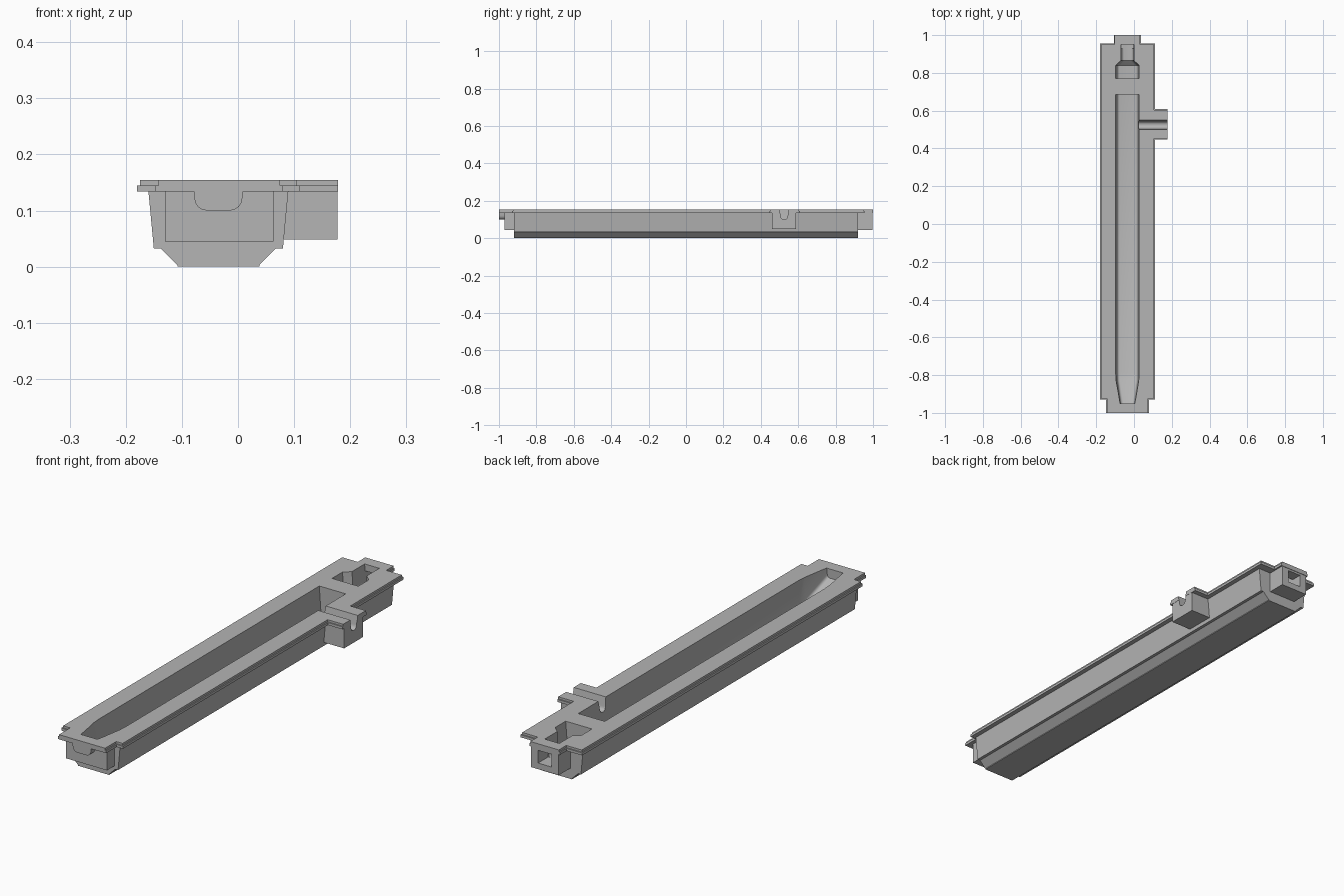
import bpy
import bmesh
import math
from mathutils import Vector

cube = bpy.data.objects.get("Cube")
if cube:
    bpy.data.objects.remove(cube, do_unlink=True)

CX = -0.035  # centre line of the channel

grey = bpy.data.materials.new("plain_grey")
grey.use_nodes = True
grey.diffuse_color = (0.46, 0.46, 0.46, 1)
grey.node_tree.nodes["Principled BSDF"].inputs["Base Color"].default_value = (0.46, 0.46, 0.46, 1)


def loft(name, rings):
    """Closed solid through rings of points with equal counts."""
    bm = bmesh.new()
    loops = [[bm.verts.new(p) for p in ring] for ring in rings]
    count = len(loops[0])
    for a, b in zip(loops, loops[1:]):
        for i in range(count):
            j = (i + 1) % count
            bm.faces.new((a[i], a[j], b[j], b[i]))
    bm.faces.new(loops[0])
    bm.faces.new(loops[-1])
    bmesh.ops.recalc_face_normals(bm, faces=bm.faces)
    mesh = bpy.data.meshes.new(name)
    bm.to_mesh(mesh)
    bm.free()
    mesh.materials.append(grey)
    ob = bpy.data.objects.new(name, mesh)
    bpy.context.collection.objects.link(ob)
    return ob


def box(name, x0, x1, y0, y1, z0, z1):
    base = [(x0, y0), (x1, y0), (x1, y1), (x0, y1)]
    return loft(name, [[(x, y, z) for x, y in base] for z in (z0, z1)])


def u_profile(half, floor, top, taper, radius):
    """U section as (sideways, z) points with a rounded bottom."""
    low = half * taper
    right = [(half, top)]
    for k in range(5):
        a = math.radians(90 * k / 4)
        right.append((low - radius + radius * math.cos(a), floor + radius - radius * math.sin(a)))
    return right + [(-s, z) for s, z in reversed(right)]


def channel(name, sections, top, taper=0.85, radius=0.014):
    return loft(name, [[(CX + s, y, z) for s, z in u_profile(half, floor, top, taper, radius)]
                       for y, half, floor in sections])


def flange(name, z0, z1, inset):
    """Rim plate with a tab at each end and one over the side outlet."""
    d = inset
    outline = [(-0.147 + d, -1), (0.08 - d, -1), (0.08 - d, -0.93 + d), (0.11 - d, -0.93 + d),
               (0.11 - d, 0.447 + d), (0.178, 0.447 + d), (0.178, 0.609 - d), (0.11 - d, 0.609 - d),
               (0.11 - d, 0.955 - d), (0.037 - d, 0.955 - d), (0.037 - d, 1), (-0.107 + d, 1),
               (-0.107 + d, 0.955 - d), (-0.18 + d, 0.955 - d), (-0.18 + d, -0.93 + d),
               (-0.147 + d, -0.93 + d)]
    return loft(name, [[(x, y, z) for x, y in outline] for z in (z0, z1)])


def combine(target, other, operation):
    mod = target.modifiers.new("combine", "BOOLEAN")
    mod.operation = operation
    mod.solver = "EXACT"
    mod.object = other
    deps = bpy.context.evaluated_depsgraph_get()
    deps.update()
    mesh = bpy.data.meshes.new_from_object(target.evaluated_get(deps))
    target.modifiers.clear()
    target.data = mesh
    bpy.data.objects.remove(other, do_unlink=True)


# Long body with a stepped, chamfered keel
half_section = [(0.125, 0.138), (0.115, 0.032), (0.102, 0.032), (0.073, 0.003), (0.073, 0)]
section = half_section + [(-s, z) for s, z in reversed(half_section)]
trough = loft("drain_channel", [[(CX + s, y, z) for s, z in section] for y in (-0.92, 0.92)])

# End blocks, side outlet, front lip and rim layers
solids = [
    box("front_block", -0.13, 0.063, -0.97, -0.9, 0.045, 0.138),
    box("back_block", -0.1, 0.03, 0.9, 0.998, 0.045, 0.138),
    box("side_outlet", 0.05, 0.177, 0.46, 0.587, 0.048, 0.138),
    channel("front_lip", [(-0.999, 0.044, 0.1), (-0.94, 0.044, 0.1)], 0.138, 0.97, 0.022),
    flange("lower_rim", 0.134, 0.145, 0),
    flange("upper_rim", 0.14, 0.154, 0.005),
]
for part in solids:
    combine(trough, part, "UNION")

# Hollow channel with a ramp, back pocket, back port and side spout
groove = u_profile(0.036, 0.086, 0.2, 0.5, 0.016)
cutters = [
    channel("main_hollow", [(-0.95, 0.042, 0.115), (-0.83, 0.062, 0.05),
                            (-0.79, 0.064, 0.03), (0.685, 0.064, 0.03)], 0.18),
    channel("back_pocket", [(0.77, 0.064, 0.05), (0.84, 0.064, 0.05),
                            (0.865, 0.036, 0.07), (0.95, 0.036, 0.07)], 0.18),
    box("back_port", -0.067, -0.003, 0.93, 1.05, 0.071, 0.125),
    loft("side_groove", [[(x, 0.525 + s, z + 0.014) for s, z in groove] for x in (-0.01, 0.2)]),
]
for cutter in cutters:
    combine(trough, cutter, "DIFFERENCE")

# Crisp edges with smooth rounded hollows
bpy.ops.object.select_all(action="DESELECT")
trough.select_set(True)
bpy.context.view_layer.objects.active = trough
bpy.ops.object.shade_smooth_by_angle(angle=math.radians(30))
